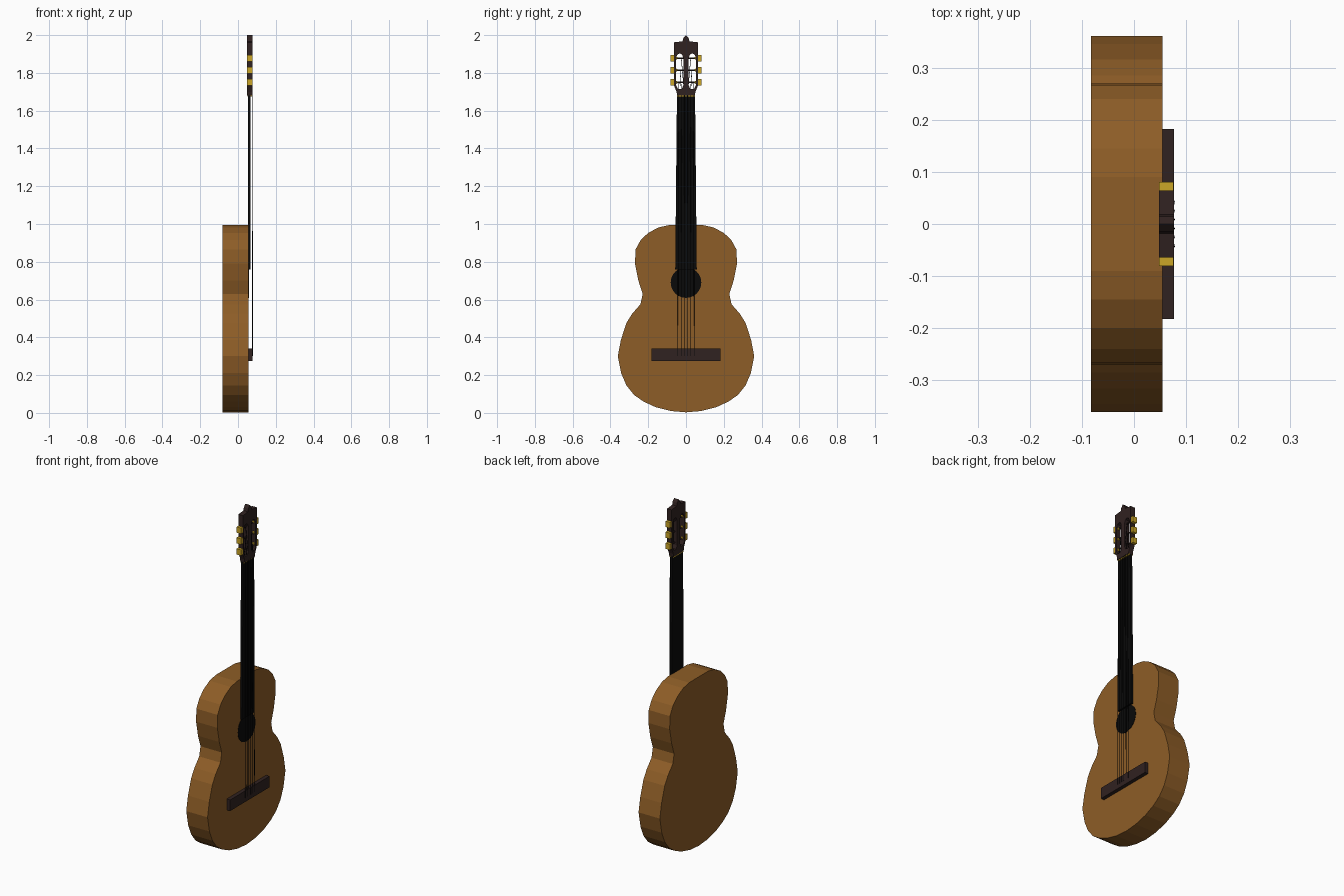
import bpy, bmesh, math
from mathutils import Vector, Matrix

if "Cube" in bpy.data.objects:
    bpy.data.objects.remove(bpy.data.objects["Cube"])

# local (x, y, z) -> world (y, z, x): profiles are drawn in the guitar's face plane
FACE = Matrix(((0, 0, 1, 0), (1, 0, 0, 0), (0, 1, 0, 0), (0, 0, 0, 1)))


def material(name, rgb):
    m = bpy.data.materials.new(name)
    m.diffuse_color = (*rgb, 1)
    m.use_nodes = True
    m.node_tree.nodes["Principled BSDF"].inputs["Base Color"].default_value = m.diffuse_color
    return m


WOOD = material("warm_wood", (0.27, 0.11, 0.02))
DARK = material("dark_wood", (0.03, 0.016, 0.015))
BLACK = material("black", (0.003, 0.003, 0.003))
GOLD = material("gold", (0.6, 0.38, 0.02))


def add_mesh(name, mesh, mat):
    mesh.materials.clear()
    mesh.materials.append(mat)
    ob = bpy.data.objects.new(name, mesh)
    bpy.context.collection.objects.link(ob)
    return ob


def plate(name, outlines, x0, x1, mat):
    """Extrude filled (y, z) outlines from x0 to x1; inner outlines become holes."""
    cu = bpy.data.curves.new(name, 'CURVE')
    cu.dimensions, cu.fill_mode, cu.extrude = '2D', 'BOTH', (x1 - x0) / 2
    for pts in outlines:
        sp = cu.splines.new('POLY')
        sp.points.add(len(pts) - 1)
        for p, (y, z) in zip(sp.points, pts):
            p.co = (y, z, 0, 1)
        sp.use_cyclic_u = True
    tmp = bpy.data.objects.new("tmp", cu)
    bpy.context.collection.objects.link(tmp)
    bpy.context.view_layer.update()
    dg = bpy.context.evaluated_depsgraph_get()
    mesh = bpy.data.meshes.new_from_object(tmp.evaluated_get(dg))
    bpy.data.objects.remove(tmp)
    mesh.transform(Matrix.Translation(((x0 + x1) / 2, 0, 0)) @ FACE)
    bm = bmesh.new()
    bm.from_mesh(mesh)
    bmesh.ops.remove_doubles(bm, verts=bm.verts, dist=1e-5)
    bmesh.ops.recalc_face_normals(bm, faces=bm.faces)
    for f in bm.faces:
        f.smooth = False
    bm.to_mesh(mesh)
    bm.free()
    return add_mesh(name, mesh, mat)


def rod(name, a, b, r, mat, sides=6, r2=None):
    a, b = Vector(a), Vector(b)
    d = b - a
    m = Matrix.Translation((a + b) / 2) @ d.to_track_quat('Z', 'Y').to_matrix().to_4x4()
    bm = bmesh.new()
    bmesh.ops.create_cone(bm, cap_ends=True, segments=sides, radius1=r,
                          radius2=r if r2 is None else r2, depth=d.length, matrix=m)
    mesh = bpy.data.meshes.new(name)
    bm.to_mesh(mesh)
    bm.free()
    return add_mesh(name, mesh, mat)


def mirrored(half):
    return half + [(-y, z) for y, z in reversed(half) if y > 0]


def rect(y0, y1, z0, z1):
    return [(y0, z0), (y1, z0), (y1, z1), (y0, z1)]


# body
half_body = [(0, 0.003), (0.08, 0.01), (0.16, 0.03), (0.225, 0.06), (0.275, 0.095),
             (0.315, 0.145), (0.343, 0.21), (0.361, 0.30), (0.345, 0.385), (0.316, 0.475),
             (0.285, 0.525), (0.241, 0.575), (0.229, 0.63), (0.252, 0.70), (0.27, 0.79),
             (0.267, 0.865), (0.24, 0.915), (0.20, 0.953), (0.145, 0.982), (0.09, 0.994),
             (0, 0.994)]
plate("body", [mirrored(half_body)], -0.083, 0.055, WOOD)

# sound hole, bridge, fretboard, nut
ring = [(0.081 * math.cos(i * math.tau / 32), 0.69 + 0.081 * math.sin(i * math.tau / 32))
        for i in range(32)]
plate("sound_hole", [ring], 0.05, 0.057, BLACK)
plate("bridge", [rect(-0.182, 0.182, 0.275, 0.34)], 0.055, 0.077, DARK)
plate("fretboard", [[(-0.057, 0.76), (0.057, 0.76), (0.048, 1.68), (-0.048, 1.68)]],
      0.053, 0.067, BLACK)
plate("nut", [rect(-0.047, 0.047, 1.674, 1.684)], 0.05, 0.074, GOLD)

# headstock with two slots
half_head = [(0.047, 1.68), (0.05, 1.70), (0.064, 1.735), (0.064, 1.962), (0.018, 1.967),
             (0.014, 1.985), (0, 2.0)]
slot = [(0.022, 1.715), (0.043, 1.715), (0.053, 1.735), (0.053, 1.88), (0.045, 1.897),
        (0.033, 1.903), (0.021, 1.897), (0.014, 1.88), (0.014, 1.735)]
plate("headstock", [mirrored(half_head), slot, [(-y, z) for y, z in slot]],
      0.048, 0.077, DARK)

# tuners: a post across each slot, a gold collar and a gold key
PEGS = (1.75, 1.815, 1.878)
for side in (-1, 1):
    for z in PEGS:
        rod("tuner_post", (0.063, side * 0.012, z), (0.063, side * 0.07, z), 0.004, DARK, 8)
        rod("tuner_collar", (0.063, side * 0.054, z), (0.063, side * 0.044, z),
            0.009, GOLD, 8, 0.004)
        s = sorted((side * 0.064, side * 0.081))
        plate("tuner_key", [rect(s[0], s[1], z - 0.017, z + 0.017)], 0.048, 0.076, GOLD)

# strings from bridge over the nut to their posts
for i in range(6):
    t = i - 2.5
    side = 1 if t > 0 else -1
    z_end = PEGS[int(abs(t))] if abs(t) < 3 else PEGS[0]
    z_end = PEGS[2 - int(abs(t))]
    nut = (0.076, t * 0.0155, 1.68)
    rod("string", (0.077, t * 0.0175, 0.30), nut, 0.0016, BLACK)
    rod("string_end", nut, (0.067, side * (0.025 + 0.006 * int(abs(t))), z_end), 0.0016, BLACK)
